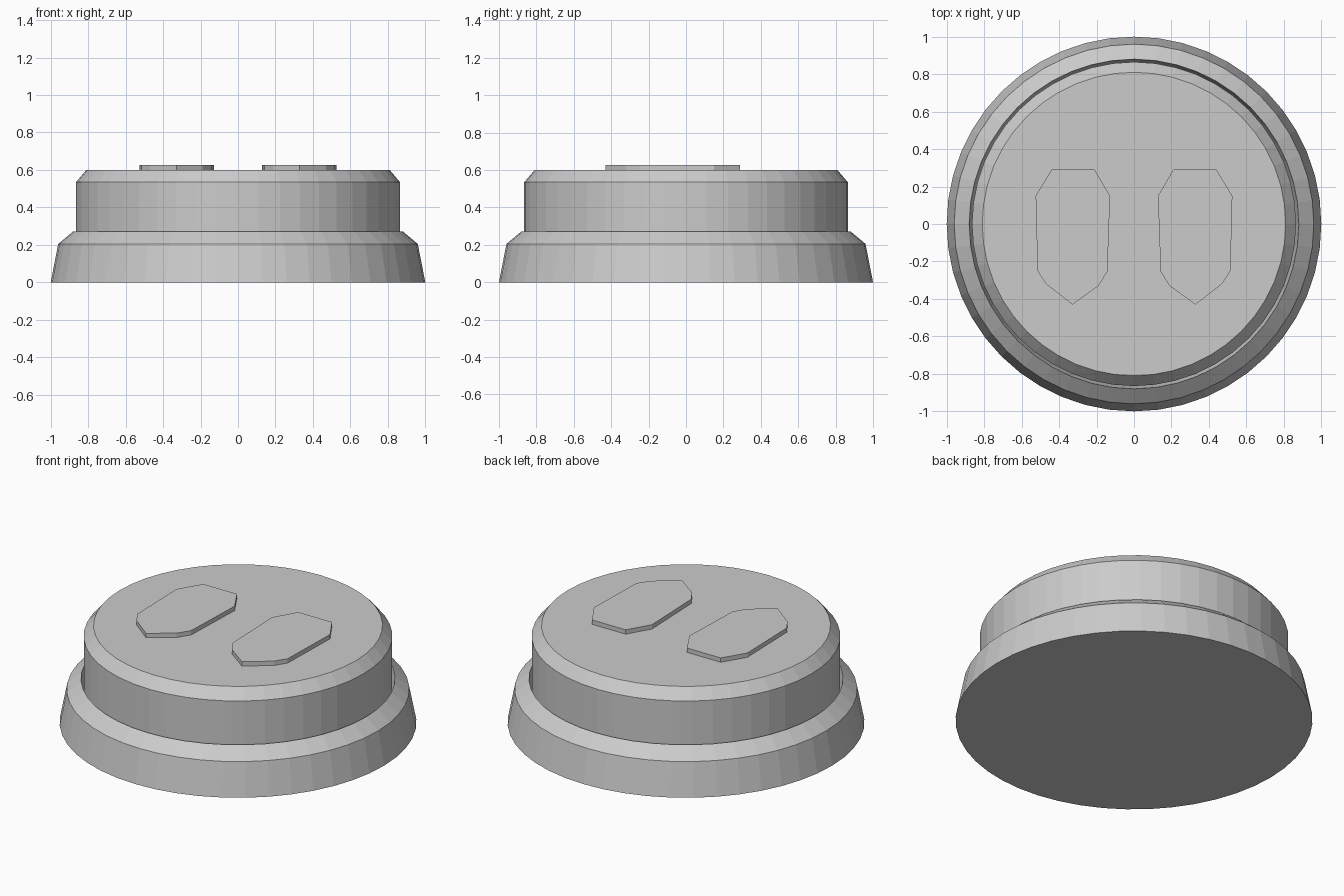
import bpy, bmesh, math

if "Cube" in bpy.data.objects:
    bpy.data.objects.remove(bpy.data.objects["Cube"])

SEG = 48


def make_object(name, bm):
    bmesh.ops.recalc_face_normals(bm, faces=bm.faces)
    mesh = bpy.data.meshes.new(name)
    bm.to_mesh(mesh)
    bm.free()
    obj = bpy.data.objects.new(name, mesh)
    bpy.context.collection.objects.link(obj)
    return obj


def lathe(name, profile):
    """Stack of rings from (radius, z) points, capped at both ends."""
    bm = bmesh.new()
    rings = []
    for r, z in profile:
        rings.append([bm.verts.new((r * math.cos(2 * math.pi * i / SEG),
                                    r * math.sin(2 * math.pi * i / SEG), z))
                      for i in range(SEG)])
    for a, b in zip(rings, rings[1:]):
        for i in range(SEG):
            j = (i + 1) % SEG
            bm.faces.new((a[i], a[j], b[j], b[i]))
    bm.faces.new(rings[0][::-1])
    bm.faces.new(rings[-1])
    return make_object(name, bm)


def plate(name, outline, z0, z1):
    bm = bmesh.new()
    face = bm.faces.new([bm.verts.new((x, y, z0)) for x, y in outline])
    ext = bmesh.ops.extrude_face_region(bm, geom=[face], use_keep_orig=True)
    top = [g for g in ext["geom"] if isinstance(g, bmesh.types.BMVert)]
    bmesh.ops.translate(bm, verts=top, vec=(0, 0, z1 - z0))
    return make_object(name, bm)


# Flared base with a narrow groove around the button
lathe("base", [(1.0, 0), (0.96, 0.205), (0.88, 0.272), (0.865, 0.19)])

# Button with chamfered top edge
lathe("button", [(0.865, 0.19), (0.865, 0.535), (0.81, 0.6)])

# Raised foot pads, mirrored left and right
pad = [(0.128, 0.15), (0.21, 0.29), (0.44, 0.29), (0.525, 0.15), (0.515, -0.25),
       (0.47, -0.32), (0.328, -0.43), (0.19, -0.33), (0.142, -0.255)]
for side, s in (("right", 1), ("left", -1)):
    plate(side + "_foot_pad", [(s * x, y) for x, y in pad], 0.598, 0.627)
